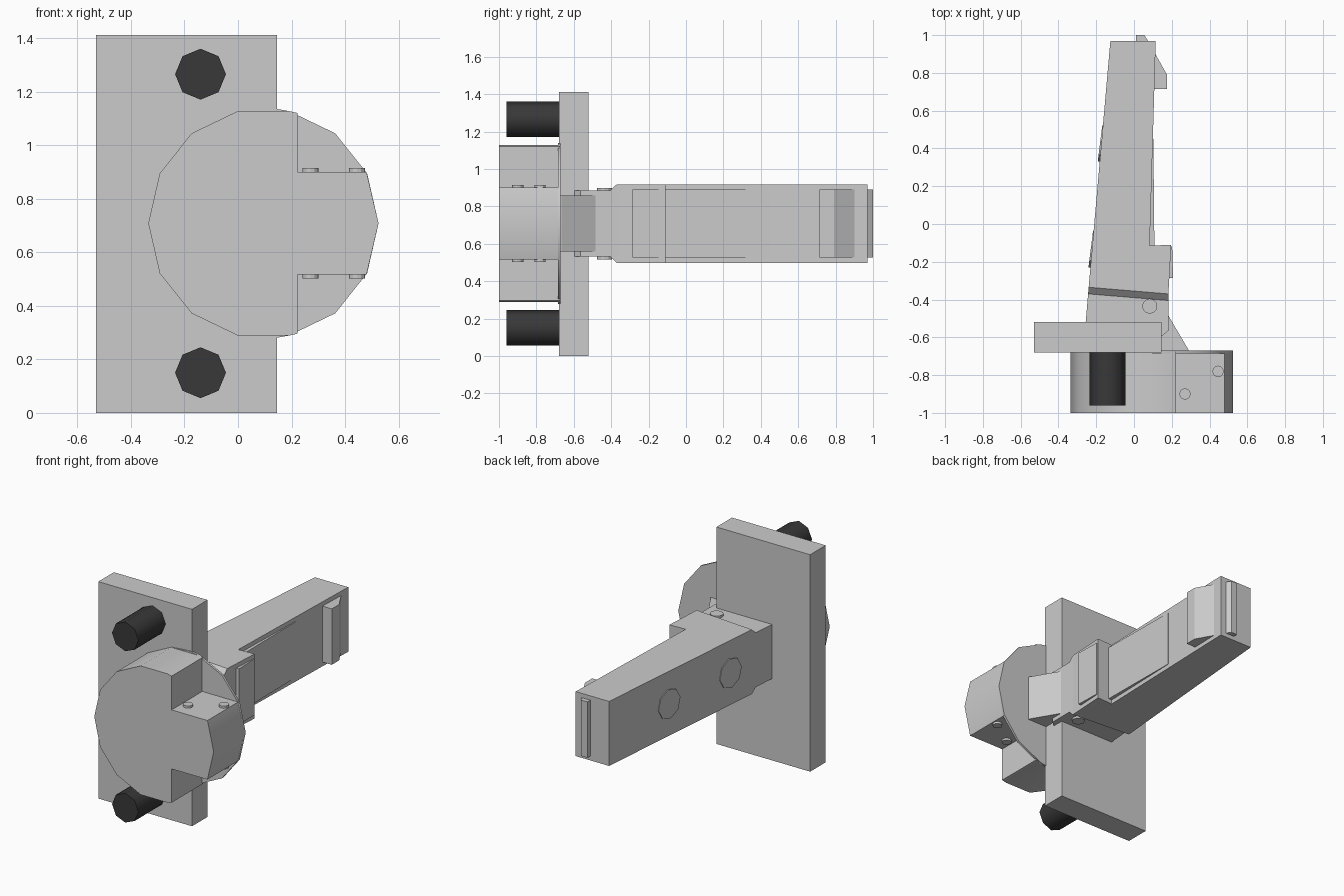
import bpy, bmesh
from math import cos, sin, pi, radians
from mathutils import Matrix, Vector

if "Cube" in bpy.data.objects:
    bpy.data.objects.remove(bpy.data.objects["Cube"])

MID = 0.708  # height of the symmetry plane


def finish(name, bm, smooth=None):
    bmesh.ops.recalc_face_normals(bm, faces=bm.faces)
    me = bpy.data.meshes.new(name)
    bm.to_mesh(me)
    bm.free()
    ob = bpy.data.objects.new(name, me)
    bpy.context.collection.objects.link(ob)
    if smooth:
        bpy.ops.object.select_all(action='DESELECT')
        ob.select_set(True)
        bpy.context.view_layer.objects.active = ob
        bpy.ops.object.shade_smooth_by_angle(angle=radians(smooth))
    return ob


def loft(name, lower, upper, smooth=None):
    """Solid between two matching rings of points."""
    bm = bmesh.new()
    a = [bm.verts.new(p) for p in lower]
    b = [bm.verts.new(p) for p in upper]
    n = len(a)
    bm.faces.new(a[::-1])
    bm.faces.new(b)
    for i in range(n):
        j = (i + 1) % n
        bm.faces.new((a[i], a[j], b[j], b[i]))
    return finish(name, bm, smooth)


def plan(name, pts, half):
    """Plan-view profile, mirrored about MID; half may vary per point."""
    h = half if isinstance(half, list) else [half] * len(pts)
    return loft(name, [(x, y, MID - k) for (x, y), k in zip(pts, h)],
                [(x, y, MID + k) for (x, y), k in zip(pts, h)])


def front(name, pts, y0, y1, smooth=None):
    """Front-view profile extruded along y."""
    return loft(name, [(x, y0, z) for x, z in pts], [(x, y1, z) for x, z in pts], smooth)


def disc(name, centre, r, depth, axis, sides, smooth=None):
    rot = Vector((0, 0, 1)).rotation_difference(Vector(axis)).to_matrix().to_4x4()
    bm = bmesh.new()
    bmesh.ops.create_cone(bm, cap_ends=True, segments=sides, radius1=r, radius2=r,
                          depth=depth, matrix=Matrix.Translation(centre) @ rot)
    return finish(name, bm, smooth)


# mounting plate
front("plate", [(-.53, 0), (.145, 0), (.145, 1.412), (-.53, 1.412)], -.68, -.52)

# dark bolts
dark = bpy.data.materials.new("dark_metal")
dark.diffuse_color = (.04, .04, .04, 1)
dark.use_nodes = True
dark.node_tree.nodes["Principled BSDF"].inputs["Base Color"].default_value = dark.diffuse_color
for i, z in enumerate((.15, 1.265)):
    bolt = disc(f"bolt_{i}", (-.14, -.82, z), .095, .28, (0, 1, 0), 8, 50)
    bolt.data.materials.append(dark)

# drum: fourteen-sided with two corner notches, plus thin full back disc
ring = [(.095 + .43 * cos(2 * pi * k / 14), MID + .43 * sin(2 * pi * k / 14)) for k in range(14)]
notched = ring[3:12] + [(.222, MID - .412), (.222, MID - .192), (.48, MID - .192),
                        ring[0], (.48, MID + .192), (.222, MID + .192), (.222, MID + .412)]
front("drum", notched, -1, -.675, 30)
top_bump, low_bump = (.13, MID + .43), (.13, MID - .43)
front("drum_back", ring[:3] + [ring[3], top_bump] + ring[4:11] + [low_bump] + ring[11:],
      -.685, -.67, 30)

# arm body, shoulder taper and neck
plan("arm", [(-.125, .97), (.115, .97), (.113, .9), (.083, -.115), (.197, -.11),
             (.182, -.37), (-.24, -.335)], .21)
plan("arm_taper", [(-.24, -.335), (.182, -.37), (.182, -.405), (-.243, -.37)],
     [.21, .21, .177, .177])
plan("neck", [(-.243, -.37), (.182, -.405), (.182, -.565), (.145, -.595), (-.262, -.595)], .177)
plan("tongue", [(.17, -.47), (.182, -.485), (.288, -.665), (.288, -.675), (.1, -.675), (.1, -.47)], .15)

# details on the right face and the tip
plan("side_pad", [(.15, -.12), (.202, -.12), (.207, -.285), (.15, -.285)], .182)
plan("side_strip", [(.07, -.115), (.108, -.115), (.1025, .45), (.09, .45)], .182)
plan("catch", [(.09, .9), (.113, .9), (.175, .79), (.175, .715), (.09, .715)], .182)
plan("tip_ridge", [(.01, .96), (.01, 1), (.055, 1), (.077, .965)], .182)

# tilted discs on the left face
for i, y in enumerate((-.135, .425)):
    x = -.125 - .088 * (.97 - y)
    disc(f"side_disc_{i}", (x + .004, y, MID), .097, .022, (-1, .125, 0), 8)

# rivets, mirrored above and below
for i, (x, y, h, r) in enumerate(((.27, -.9, .192, .03), (.445, -.78, .192, .03),
                                  (.083, -.435, .177, .04))):
    for side, s in (("top", 1), ("bottom", -1)):
        disc(f"rivet_{i}_{side}", (x, y, MID + s * (h + .003)), r, .022, (0, 0, 1), 12)
